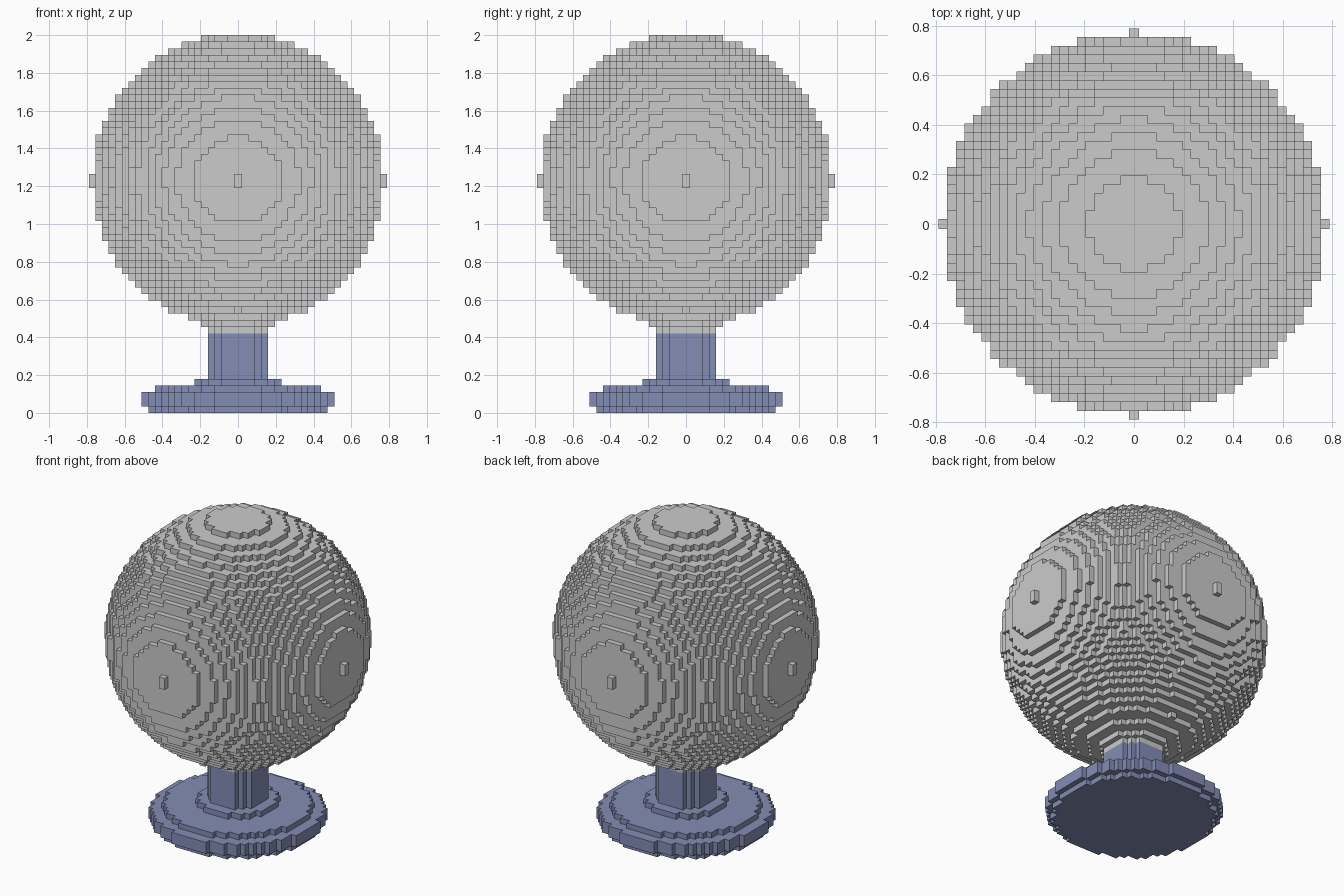
import bpy
import math

if "Cube" in bpy.data.objects:
    bpy.data.objects.remove(bpy.data.objects["Cube"])

PITCH, SIZE = 0.035, 0.04      # block spacing and block edge (blocks overlap slightly)
SPAN = range(-22, 23)


def disc(layer, r2):
    return {(i, j, layer) for i in SPAN for j in SPAN if i * i + j * j <= r2}


# Ball: blocks inside a sphere, plus a short collar where it meets the stem
CENTRE, R2 = 34.6, 484.5
ball = set()
for n in range(12, 57):
    ball |= disc(n, R2 - (n - CENTRE) ** 2)
ball |= disc(12, 20) | disc(13, 30)

# Foot: stacked discs, layer -> radius in blocks
foot = set()
for n, r in enumerate((13.5, 14.5, 14.5, 12.5, 6.5)):
    foot |= disc(n, r * r)

# Stem
stem = set()
for n in range(5, 12):
    stem |= disc(n, 20)

filled = ball | foot | stem
STEPS = ((1, 0, 0), (-1, 0, 0), (0, 1, 0), (0, -1, 0), (0, 0, 1), (0, 0, -1))
CORNERS = [(x, y, z) for z in (-1, 1) for y in (-1, 1) for x in (-1, 1)]
FACES = ((0, 2, 3, 1), (4, 5, 7, 6), (0, 1, 5, 4),
         (2, 6, 7, 3), (0, 4, 6, 2), (1, 3, 7, 5))


def build(name, cells, mat=None):
    """One cube per block that has an exposed side."""
    verts, faces = [], []
    h = SIZE / 2
    for i, j, k in sorted(cells):
        if all((i + a, j + b, k + c) in filled for a, b, c in STEPS):
            continue
        s = len(verts)
        verts += [(i * PITCH + h * x, j * PITCH + h * y, k * PITCH + h + h * z)
                  for x, y, z in CORNERS]
        faces += [tuple(s + v for v in f) for f in FACES]
    mesh = bpy.data.meshes.new(name)
    mesh.from_pydata(verts, [], faces)
    mesh.update()
    if mat:
        mesh.materials.append(mat)
    obj = bpy.data.objects.new(name, mesh)
    bpy.context.collection.objects.link(obj)
    return obj


blue = bpy.data.materials.new("slate_blue")
blue.diffuse_color = (0.23, 0.27, 0.46, 1)
blue.use_nodes = True
blue.node_tree.nodes["Principled BSDF"].inputs["Base Color"].default_value = blue.diffuse_color

build("ball", ball)
build("stem", stem, blue)
build("foot", foot, blue)
